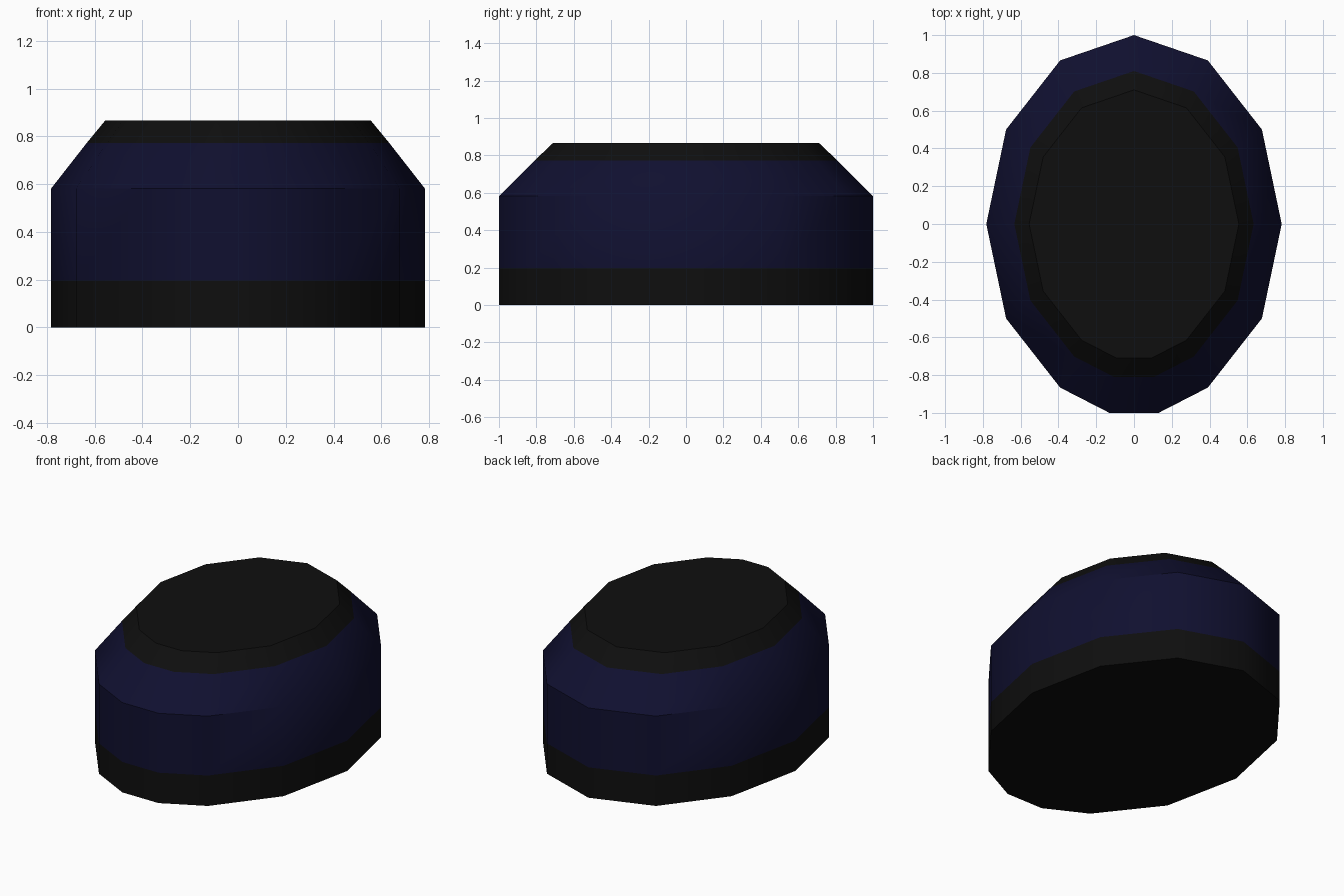
import bpy, bmesh, math

if "Cube" in bpy.data.objects:
    bpy.data.objects.remove(bpy.data.objects["Cube"])


def flat_colour(name, rgb):
    m = bpy.data.materials.new(name)
    m.diffuse_color = (*rgb, 1.0)
    m.use_nodes = True
    m.node_tree.nodes["Principled BSDF"].inputs["Base Color"].default_value = m.diffuse_color
    return m


# Twelve-sided oval outline, with the front point cut to a short flat edge
RX, RY = 0.782, 1.0
outline = []
for i in range(12):
    a = math.radians(90 + 30 * i)
    if i == 6:
        outline += [(-0.13, -RY), (0.13, -RY)]
    else:
        outline.append((RX * math.cos(a), RY * math.sin(a)))

# Rings as (height, outline scale): base, band edge, shoulder, cap edge, top
rings = [(0.0, 1.0), (0.197, 1.0), (0.582, 1.0), (0.772, 0.81), (0.867, 0.71)]

bm = bmesh.new()
loops = [[bm.verts.new((x * s, y * s, z)) for x, y in outline] for z, s in rings]
n = len(outline)
for lower, upper in zip(loops, loops[1:]):
    for i in range(n):
        j = (i + 1) % n
        bm.faces.new((lower[i], lower[j], upper[j], upper[i]))
bm.faces.new(loops[0][::-1])
bm.faces.new(loops[-1])
bmesh.ops.recalc_face_normals(bm, faces=bm.faces[:])

# Navy middle band, black base and cap
for f in bm.faces:
    f.material_index = 1 if 0.197 < f.calc_center_median().z < 0.772 else 0

mesh = bpy.data.meshes.new("oval_body")
bm.to_mesh(mesh)
bm.free()
mesh.materials.append(flat_colour("black", (0.0045, 0.0045, 0.0045)))
mesh.materials.append(flat_colour("navy", (0.005, 0.005, 0.029)))
body = bpy.data.objects.new("oval_body", mesh)
bpy.context.collection.objects.link(body)

# Smooth round the sides, sharp at the rims
bpy.context.view_layer.objects.active = body
body.select_set(True)
bpy.ops.object.shade_smooth_by_angle(angle=math.radians(38.5))
